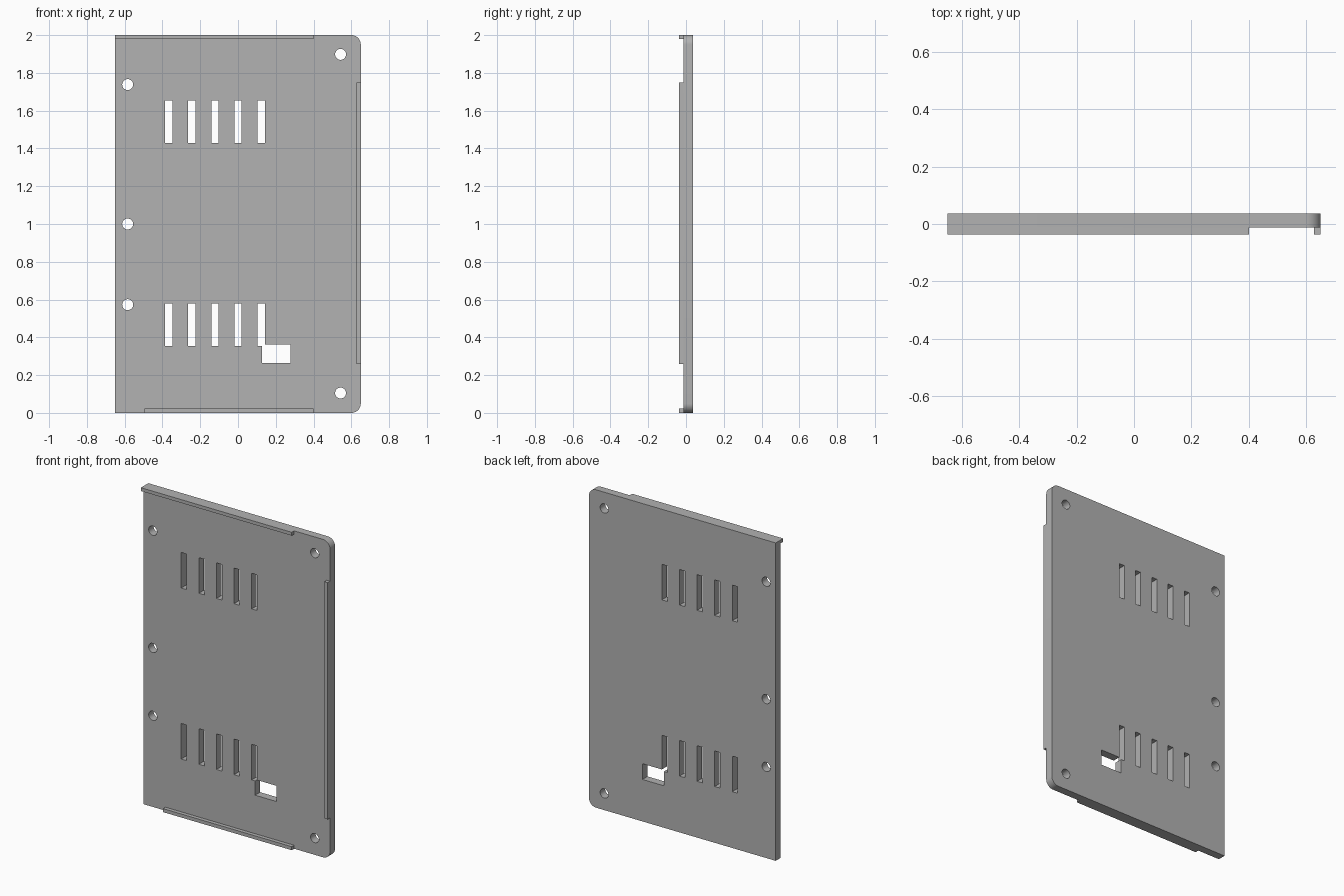
import bpy, bmesh, math

if "Cube" in bpy.data.objects:
    bpy.data.objects.remove(bpy.data.objects["Cube"])

FRONT, BACK, LIP = -0.013, 0.037, -0.037
LEFT, RIGHT, TOP = -0.65, 0.65, 2.0
RADIUS = 0.05

grey = bpy.data.materials.new("plain grey")
grey.diffuse_color = (0.445, 0.445, 0.445, 1)
grey.use_nodes = True
grey.node_tree.nodes["Principled BSDF"].inputs["Base Color"].default_value = grey.diffuse_color


def prism(bm, outline, y0, y1):
    """Extrude an (x, z) outline from y0 to y1."""
    face = bm.faces.new([bm.verts.new((x, y0, z)) for x, z in outline])
    new = bmesh.ops.extrude_face_region(bm, geom=[face])["geom"]
    verts = [v for v in new if isinstance(v, bmesh.types.BMVert)]
    bmesh.ops.translate(bm, verts=verts, vec=(0, y1 - y0, 0))


def rect(x0, x1, z0, z1):
    return [(x0, z0), (x1, z0), (x1, z1), (x0, z1)]


def arc(cx, cz, r, start, end, n):
    angles = [math.radians(start + (end - start) * i / n) for i in range(n + 1)]
    return [(cx + r * math.cos(a), cz + r * math.sin(a)) for a in angles]


def make(name, outlines, y0, y1):
    bm = bmesh.new()
    for outline in outlines:
        prism(bm, outline, y0, y1)
    bmesh.ops.recalc_face_normals(bm, faces=bm.faces[:])
    mesh = bpy.data.meshes.new(name)
    bm.to_mesh(mesh)
    bm.free()
    mesh.materials.append(grey)
    ob = bpy.data.objects.new(name, mesh)
    bpy.context.collection.objects.link(ob)
    return ob


# Panel with two rounded right corners
outline = [(LEFT, 0)]
outline += arc(RIGHT - RADIUS, RADIUS, RADIUS, -90, 0, 10)
outline += arc(RIGHT - RADIUS, TOP - RADIUS, RADIUS, 0, 90, 10)
outline += [(LEFT, TOP)]
panel = make("panel", [outline], FRONT, BACK)

# Screw holes, vent slots and the connector window
holes = [(-0.584, 0.573), (-0.584, 1.0), (-0.584, 1.738), (0.543, 0.105), (0.543, 1.898)]
cuts = [arc(x, z, 0.029, 0, 360, 32)[:-1] for x, z in holes]
for z in (0.354, 1.43):
    for i in range(5):
        x = -0.367 + 0.1225 * i
        cuts.append(rect(x - 0.019, x + 0.019, z, z + 0.224))
cutters = [make("hole_cutter", cuts, -0.1, 0.1),
           make("window_cutter", [rect(0.128, 0.277, 0.264, 0.363)], -0.1, 0.1)]

bpy.context.view_layer.objects.active = panel
for cutter in cutters:
    mod = panel.modifiers.new("cut", 'BOOLEAN')
    mod.operation, mod.solver, mod.object = 'DIFFERENCE', 'EXACT', cutter
    bpy.ops.object.modifier_apply(modifier=mod.name)
    bpy.data.objects.remove(cutter)

# Raised lips along the front edges
make("top_lip", [rect(LEFT, 0.40, 1.979, TOP)], LIP, FRONT)
make("bottom_lip", [rect(-0.495, 0.40, 0, 0.022)], LIP, FRONT)
make("side_lip", [rect(0.627, RIGHT, 0.26, 1.75)], LIP, FRONT)

# Smooth the round corners and holes, keep edges crisp
bpy.ops.object.select_all(action='DESELECT')
panel.select_set(True)
bpy.ops.object.shade_smooth_by_angle(angle=math.radians(30))
